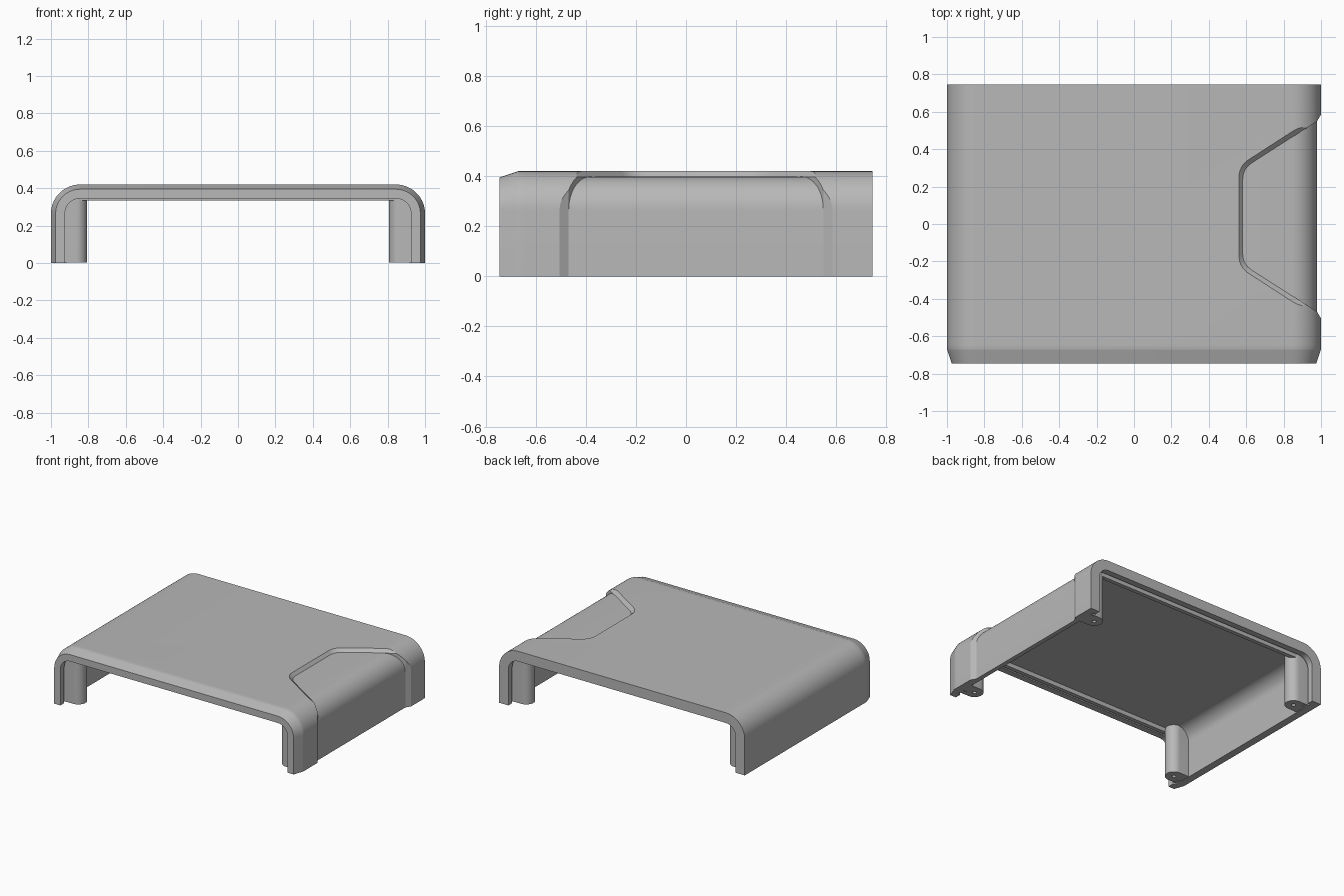
import bpy, bmesh, math
from mathutils import Vector

cube = bpy.data.objects.get("Cube")
if cube:
    bpy.data.objects.remove(cube, do_unlink=True)

grey = bpy.data.materials.new("light_grey_plastic")
grey.use_nodes = True
grey.diffuse_color = (0.48, 0.48, 0.48, 1)
grey.node_tree.nodes["Principled BSDF"].inputs["Base Color"].default_value = (0.48, 0.48, 0.48, 1)

HEIGHT, RADIUS, END = 0.42, 0.155, 0.745
ARC_STEPS = 14


def loft(name, rings):
    """Skin a run of equal closed rings and cap both ends."""
    bm = bmesh.new()
    rows = [[bm.verts.new(p) for p in ring] for ring in rings]
    n = len(rows[0])
    for a, b in zip(rows, rows[1:]):
        for i in range(n):
            j = (i + 1) % n
            bm.faces.new((a[i], a[j], b[j], b[i]))
    bm.faces.new(rows[0])
    bm.faces.new(rows[-1])
    bmesh.ops.recalc_face_normals(bm, faces=bm.faces)
    mesh = bpy.data.meshes.new(name)
    bm.to_mesh(mesh)
    bm.free()
    mesh.materials.append(grey)
    obj = bpy.data.objects.new(name, mesh)
    bpy.context.collection.objects.link(obj)
    return obj


def arch(offset, y, base=0.0):
    """Open arch with rounded shoulders, moved inward by an offset."""
    r = RADIUS - offset
    cx, cz = 1 - RADIUS, HEIGHT - RADIUS
    half = [(1 - offset, base)]
    for i in range(ARC_STEPS + 1):
        t = math.pi / 2 * i / ARC_STEPS
        half.append((cx + r * math.cos(t), cz + r * math.sin(t)))
    pts = half + [(-x, z) for x, z in reversed(half)]
    return [Vector((x, y, z)) for x, z in pts]


def solid_arch(name, offset):
    return loft(name, [arch(offset, y, -0.3) for y in (-1, 1)])


def combine(obj, cutter, operation):
    mod = obj.modifiers.new("cut", "BOOLEAN")
    mod.operation = operation
    mod.solver = "EXACT"
    mod.object = cutter
    select(obj)
    bpy.ops.object.modifier_apply(modifier=mod.name)


def select(obj):
    bpy.ops.object.select_all(action="DESELECT")
    obj.select_set(True)
    bpy.context.view_layer.objects.active = obj


def finish(obj):
    select(obj)
    bpy.ops.object.shade_smooth_by_angle(angle=math.radians(25))


# Shell: each station is (y, outer offset, inner offset); rim, groove and rib at both ends
RIM, GROOVE, RIB = 0.075, 0.055, 0.085
end_steps = [(END, RIM), (0.70, RIM), (0.698, GROOVE), (0.677, GROOVE),
             (0.675, RIB), (0.645, RIB), (0.643, GROOVE)]
stations = [(-y, 0.025 * max(0, y - 0.67) / 0.075, d) for y, d in end_steps]
stations += [(y, 0.0, d) for y, d in reversed(end_steps)]
# Extra station where the front chamfer begins
stations.append((-0.67, 0.0, RIB))
stations.sort()
shell = loft("cover_shell", [arch(o, y) + arch(d, y)[::-1] for y, o, d in stations])


# Side recess: flared plan outline above a sunken floor
def recess_outline():
    cy, left, half, slope = 0.04, 0.582, 0.255, 0.64
    corner = Vector((left, half))
    start = corner - Vector((0, 0.06))
    end = corner + Vector((0.05, 0.05 * slope))
    side = []
    for i in range(9):
        t = i / 8
        side.append(start * (1 - t) ** 2 + corner * 2 * t * (1 - t) + end * t * t)
    side += [Vector((0.978, half + 0.396 * slope)), Vector((1.0, 0.545)), Vector((1.2, 0.87))]
    return [(x, cy + y) for x, y in side] + [(x, cy - y) for x, y in reversed(side)]


def recess_ring(z, grow_x, grow_y):
    return [Vector((1 + (x - 1) * grow_x, 0.04 + (y - 0.04) * grow_y, z))
            for x, y in recess_outline()]


floor_core = solid_arch("recess_floor_helper", 0.022)
recess = loft("recess_cutter", [recess_ring(-0.1, 1, 1), recess_ring(0.397, 1, 1),
                                recess_ring(0.42, 1.05, 1.06), recess_ring(0.6, 1.05, 1.06)])
combine(recess, floor_core, "DIFFERENCE")
combine(shell, recess, "DIFFERENCE")
finish(shell)

# Corner screw posts: rounded columns joined to the side walls
post_core = solid_arch("post_trim_helper", 0.04)
POST_X, POST_Y, POST_R = 0.867, 0.62, 0.06


def post_ring(sx, sy, z):
    pts = [(0.99, -POST_R)]
    for i in range(17):
        t = -math.pi / 2 - math.pi * i / 16
        pts.append((POST_X + POST_R * math.cos(t), POST_R * math.sin(t)))
    pts.append((0.99, POST_R))
    return [Vector((sx * x, sy * POST_Y + y, z)) for x, y in pts]


helpers = [floor_core, recess, post_core]
for sx, side in ((1, "left"), (-1, "right")):
    for sy, end in ((-1, "front"), (1, "back")):
        post = loft(f"{end}_{side}_post", [post_ring(sx, sy, z) for z in (0.003, 0.5)])
        combine(post, post_core, "INTERSECT")
        bpy.ops.mesh.primitive_cylinder_add(vertices=16, radius=0.014, depth=0.4,
                                            location=(sx * POST_X, sy * POST_Y, 0.05))
        drill = bpy.context.object
        drill.name = "screw_hole_cutter"
        combine(post, drill, "DIFFERENCE")
        finish(post)
        helpers.append(drill)

# Remove the cutters now that every cut is applied
for helper in helpers:
    bpy.data.objects.remove(helper, do_unlink=True)
